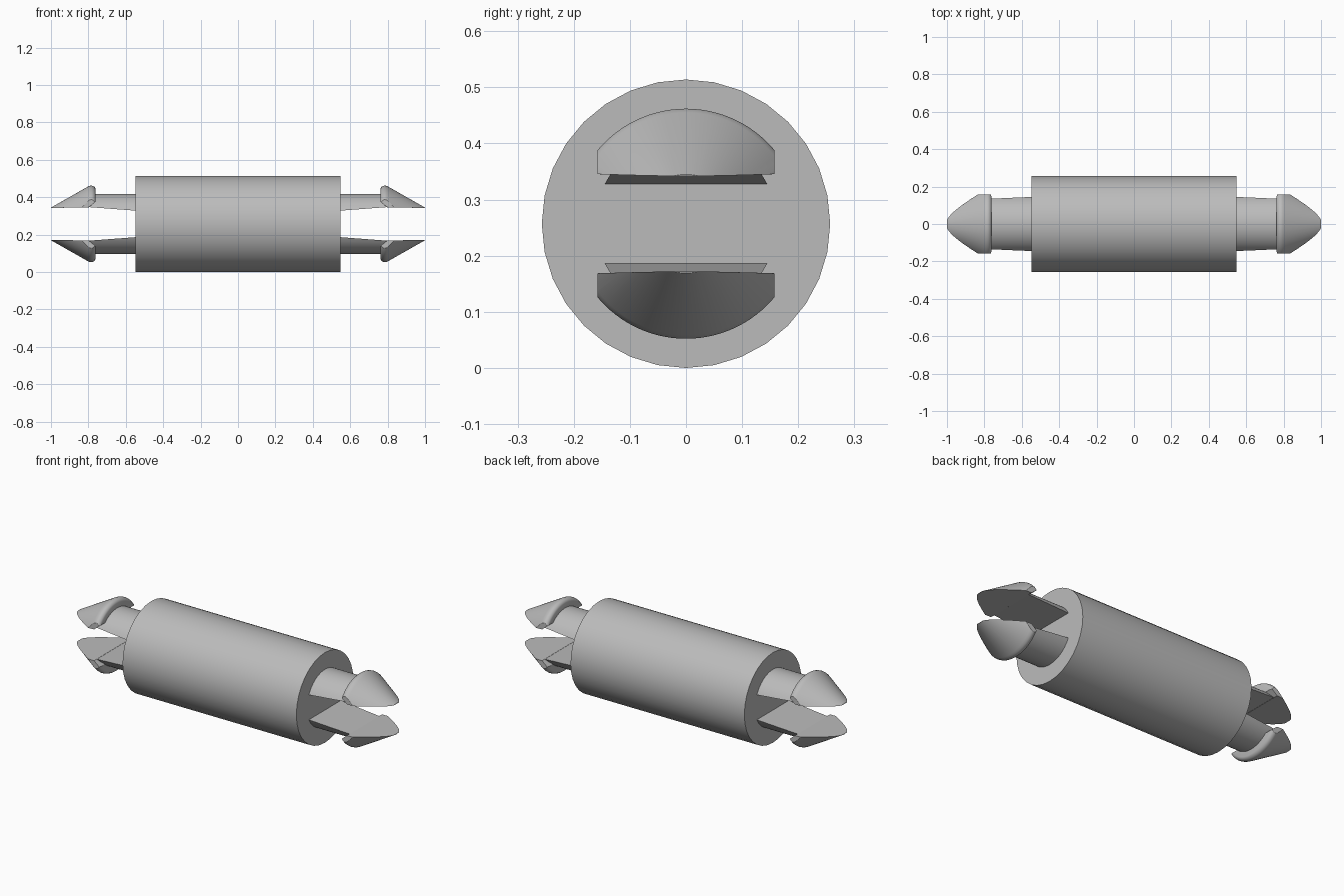
import bpy, bmesh, math
from mathutils import Vector, Matrix

if "Cube" in bpy.data.objects:
    bpy.data.objects.remove(bpy.data.objects["Cube"])

AXIS_Z = 0.257
BODY_R = 0.257

grey = bpy.data.materials.new("plain_grey")
grey.use_nodes = True
colour = (0.5, 0.5, 0.5, 1)
grey.diffuse_color = colour
grey.node_tree.nodes["Principled BSDF"].inputs["Base Color"].default_value = colour


def lathe(profile, sides):
    """Closed solid turned about the x axis from (x, radius) points."""
    bm = bmesh.new()
    rings = []
    for x, r in profile:
        rings.append([bm.verts.new((x, r * math.sin(2 * math.pi * i / sides),
                                    r * math.cos(2 * math.pi * i / sides)))
                      for i in range(sides)])
    for a, b in zip(rings, rings[1:]):
        for i in range(sides):
            j = (i + 1) % sides
            bm.faces.new((a[i], a[j], b[j], b[i]))
    bm.faces.new(rings[0])
    bm.faces.new(rings[-1])
    bmesh.ops.recalc_face_normals(bm, faces=bm.faces)
    return bm


def slice_off(bm, point, outward):
    """Remove everything on the outward side of a plane and cap the cut."""
    geom = bm.verts[:] + bm.edges[:] + bm.faces[:]
    cut = bmesh.ops.bisect_plane(bm, geom=geom, plane_co=point, plane_no=outward,
                                 dist=1e-6, clear_outer=True)
    edges = [e for e in cut["geom_cut"] if isinstance(e, bmesh.types.BMEdge)]
    bmesh.ops.holes_fill(bm, edges=edges, sides=0)
    bmesh.ops.recalc_face_normals(bm, faces=bm.faces)


def add_object(name, bm, turn=Matrix(), bevel=0):
    mesh = bpy.data.meshes.new(name)
    bm.to_mesh(mesh)
    mesh.materials.append(grey)
    mesh.transform(turn)
    obj = bpy.data.objects.new(name, mesh)
    obj.location.z = AXIS_Z
    bpy.context.collection.objects.link(obj)
    if bevel:
        mod = obj.modifiers.new("soft_edges", "BEVEL")
        mod.width = bevel
        mod.segments = 3
        mod.limit_method = "ANGLE"
        mod.angle_limit = math.radians(40)
    bpy.ops.object.select_all(action="DESELECT")
    obj.select_set(True)
    bpy.context.view_layer.objects.active = obj
    bpy.ops.object.shade_smooth_by_angle(angle=math.radians(35))


# Cylindrical body
body = lathe([(-0.548, BODY_R), (0.548, BODY_R)], 32)
add_object("body", body)

# Stem: round bar with a gently sloping flat inner face
stem = lathe([(0.5, 0.161), (0.82, 0.161)], 64)
slice_off(stem, Vector((0.548, 0, 0.071)), Vector((0.075, 0, -1)))

# Barbed head: turned cone with a rounded shoulder, flat inside and flat sides
head = lathe([(0.762, 0.1), (0.762, 0.188), (0.766, 0.197), (0.775, 0.203),
              (0.785, 0.205), (0.795, 0.203), (0.805, 0.198), (0.999, 0.088),
              (1.0, 0.08)], 96)
slice_off(head, Vector((0.8, 0, 0.089)), Vector((-0.02, 0, -1)))
for side in (-1, 1):
    slice_off(head, Vector((0, side * 0.158, 0)), Vector((0, side, 0)))
# Chamfer on the rear inner corner of the head
slice_off(head, Vector((0.762, 0, 0.118)), Vector((-0.82, 0, -1)))

# Two prongs at each end, turned in place
for end, yaw in (("left", 0), ("right", math.pi)):
    for level, roll in (("upper", 0), ("lower", math.pi)):
        turn = Matrix.Rotation(yaw, 4, "Z") @ Matrix.Rotation(roll, 4, "X")
        add_object(f"{end}_{level}_stem", stem, turn)
        add_object(f"{end}_{level}_head", head, turn, 0.005)
